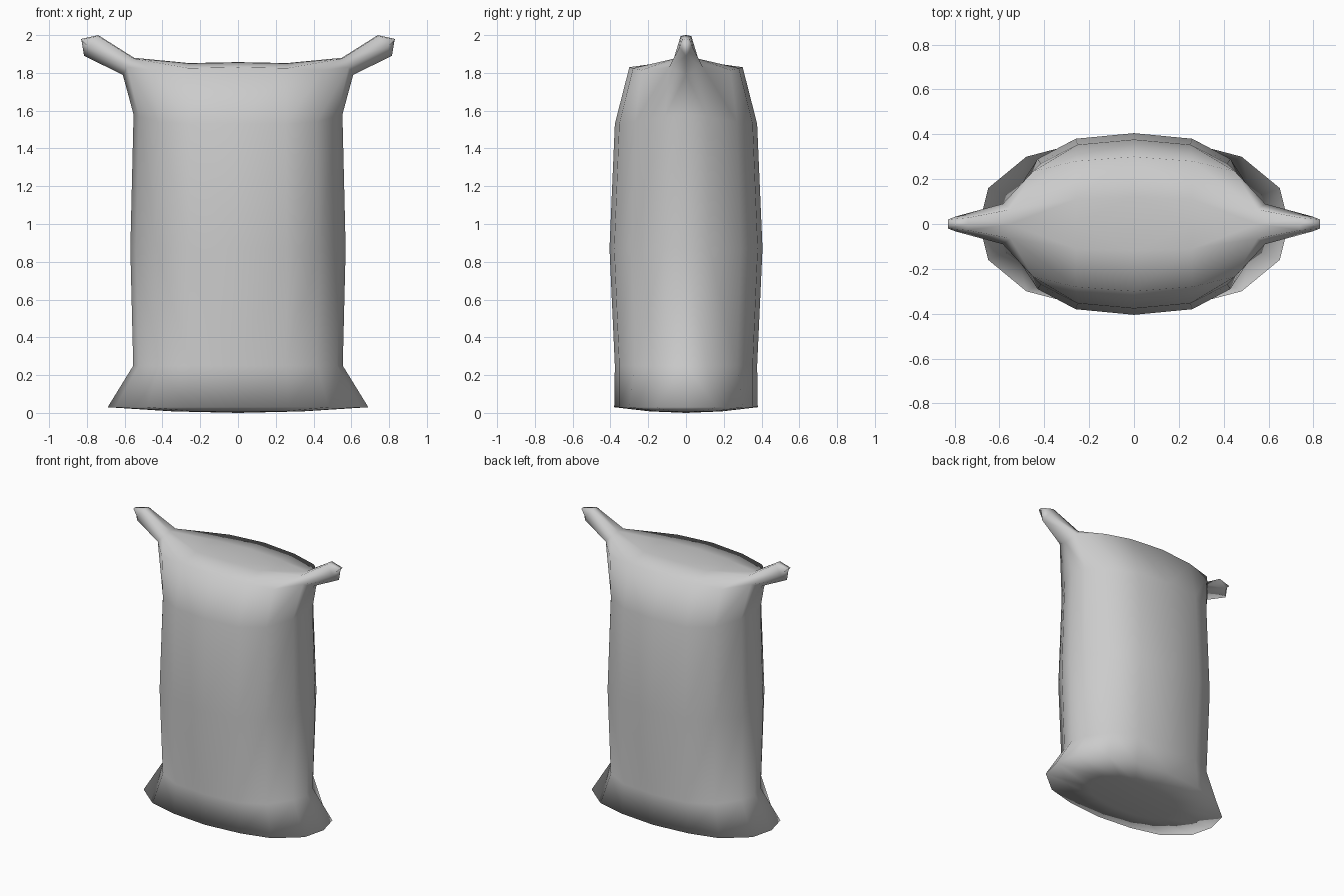
import bpy, bmesh

if "Cube" in bpy.data.objects:
    bpy.data.objects.remove(bpy.data.objects["Cube"])

bm = bmesh.new()


def face(*pts):
    """Add a face and its mirror images in x and y."""
    for sx in (1, -1):
        for sy in (1, -1):
            bm.faces.new([bm.verts.new((x * sx, y * sy, z)) for x, y, z in pts])


def strip(a, b):
    for i in range(len(a) - 1):
        face(a[i], a[i + 1], b[i + 1], b[i])


# quarter cross-sections of the sack, from the middle of the face to the side seam
belly = [(0, .405), (.26, .38), (.43, .29), (.54, .12), (.57, 0)]


def ring(sx, sy, heights):
    return [(x * sx, y * sy, z) for (x, y), z in zip(belly, heights)]


hem = [(0, .38, .03), (.27, .355, .03), (.48, .30, .03), (.65, .16, .03), (.69, 0, .03)]
top = [(0, .30, 1.83), (.26, .28, 1.825), (.45, .235, 1.815), (.585, .09, 1.83), (.61, 0, 1.79)]
rings = [
    hem,
    ring(.973, .93, [.25] * 5),
    ring(1, 1, [.87] * 5),
    ring(.97, .93, [1.53, 1.53, 1.54, 1.57, 1.58]),
    top,
]
for lower, upper in zip(rings, rings[1:]):
    strip(lower, upper)

# slightly bulging underside
under = [(x * .5, y * .5, .008) for x, y, z in hem]
strip(under, hem)
for i in range(4):
    face((0, 0, 0), under[i + 1], under[i])

# domed closed top
r0, r1 = (0, .12, 1.855), (.26, .11, 1.85)
m0, m1 = (0, 0, 1.857), (.26, 0, 1.852)
neck, neck_mid = (.55, .065, 1.875), (.55, 0, 1.88)
face(top[0], top[1], r1, r0)
face(top[1], top[2], neck, r1)
face(top[2], top[3], neck)
strip([r0, r1, neck], [m0, m1, neck_mid])

# tied corner ears
base = [neck_mid, neck, top[3], top[4]]
tip = [(.74, 0, 2.0), (.74, .028, 1.995), (.79, .035, 1.935), (.815, 0, 1.89)]
strip(base, tip)
end, end_mid = (.83, .02, 1.975), (.83, 0, 1.98)
face(tip[0], tip[1], end, end_mid)
face(tip[1], tip[2], end)
face(tip[2], tip[3], end_mid, end)

bmesh.ops.remove_doubles(bm, verts=bm.verts[:], dist=.001)
bmesh.ops.recalc_face_normals(bm, faces=bm.faces[:])
for f in bm.faces:
    f.smooth = True

mesh = bpy.data.meshes.new("sack")
bm.to_mesh(mesh)
bm.free()
sack = bpy.data.objects.new("sack", mesh)
bpy.context.collection.objects.link(sack)
